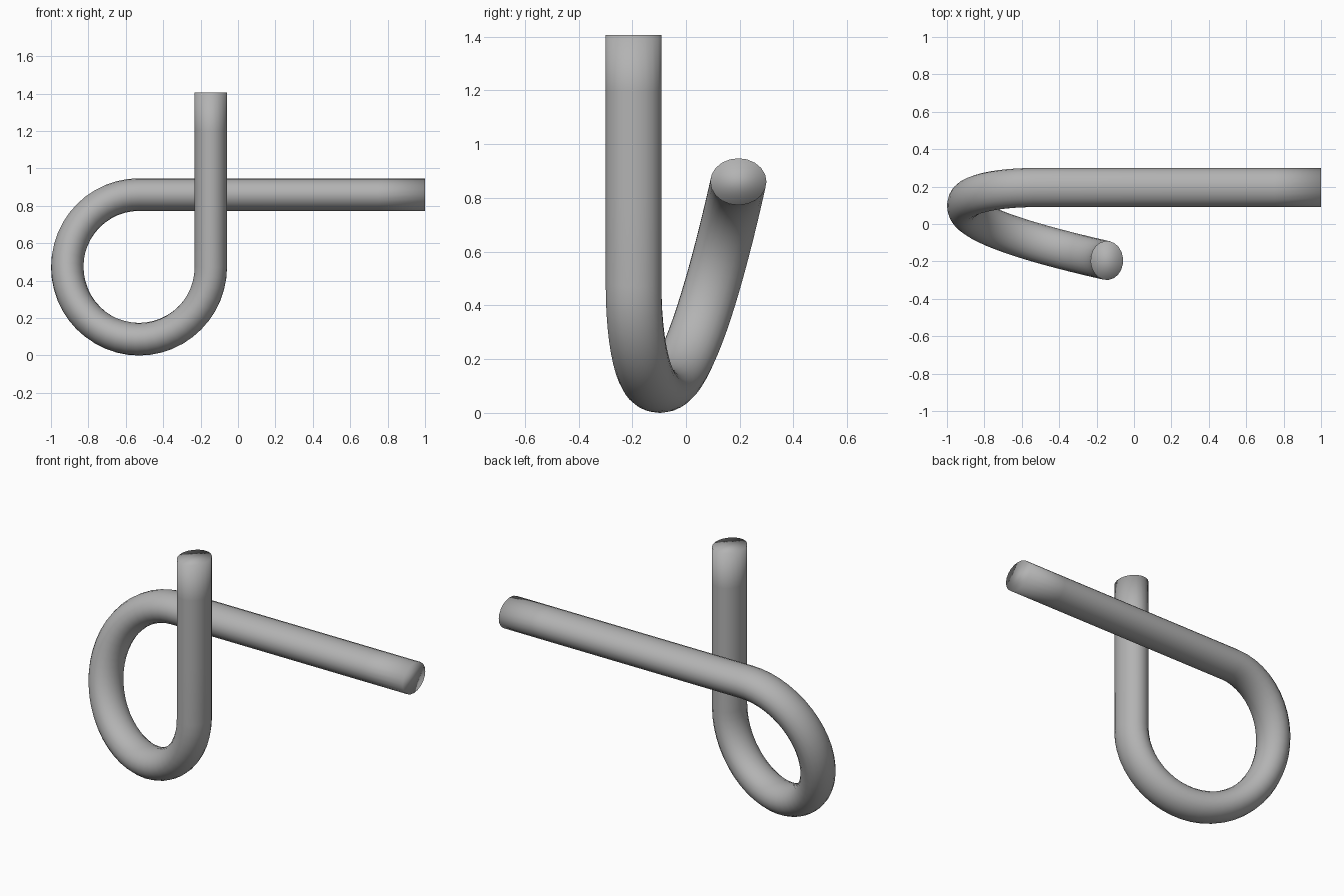
import bpy
import bmesh
import math

if "Cube" in bpy.data.objects:
    bpy.data.objects.remove(bpy.data.objects["Cube"])

R = 0.0872           # tube radius in the front plane
Y_SCALE = 1.2        # section is stretched front to back
Y_OFF = 0.195 / Y_SCALE
CX, CZ, RX, RZ = -0.529, 0.4737, 0.3838, 0.3867
STEPS = 36
TOP = 1.407

# path: level arm, three-quarter loop drifting forward, upright arm
path = [(x, Y_OFF, CZ + RZ) for x in (1.0, 0.75, 0.2)]
for i in range(STEPS + 1):
    t = i / STEPS
    a = math.pi / 2 + t * 1.5 * math.pi
    path.append((CX + RX * math.cos(a),
                 Y_OFF * math.cos(math.pi * t),
                 CZ + RZ * math.sin(a)))
path += [(CX + RX, -Y_OFF, z) for z in (0.8, 1.2, TOP)]

# round bar swept along the path
curve = bpy.data.curves.new("looped_bar", 'CURVE')
curve.dimensions = '3D'
curve.bevel_depth = R
curve.bevel_resolution = 8
curve.use_fill_caps = True
spline = curve.splines.new('POLY')
spline.points.add(len(path) - 1)
for point, co in zip(spline.points, path):
    point.co = (*co, 1.0)

bar = bpy.data.objects.new("looped_bar", curve)
bpy.context.collection.objects.link(bar)
bar.scale.y = Y_SCALE
bpy.context.view_layer.objects.active = bar
bar.select_set(True)
bpy.ops.object.convert(target='MESH')
bar = bpy.context.object
bar.name = "looped_bar"
bpy.ops.object.transform_apply(location=False, rotation=False, scale=True)

# weld the end caps; the shading runs smoothly over the rims
bm = bmesh.new()
bm.from_mesh(bar.data)
bmesh.ops.remove_doubles(bm, verts=bm.verts, dist=1e-4)
bmesh.ops.recalc_face_normals(bm, faces=bm.faces)
for edge in bm.edges:
    edge.smooth = True
bm.to_mesh(bar.data)
bm.free()
bpy.ops.object.shade_smooth()

# dark grey finish
grey = bpy.data.materials.new("dark_grey")
grey.diffuse_color = (0.45, 0.45, 0.45, 1.0)
grey.use_nodes = True
grey.node_tree.nodes["Principled BSDF"].inputs["Base Color"].default_value = grey.diffuse_color
bar.data.materials.clear()
bar.data.materials.append(grey)
